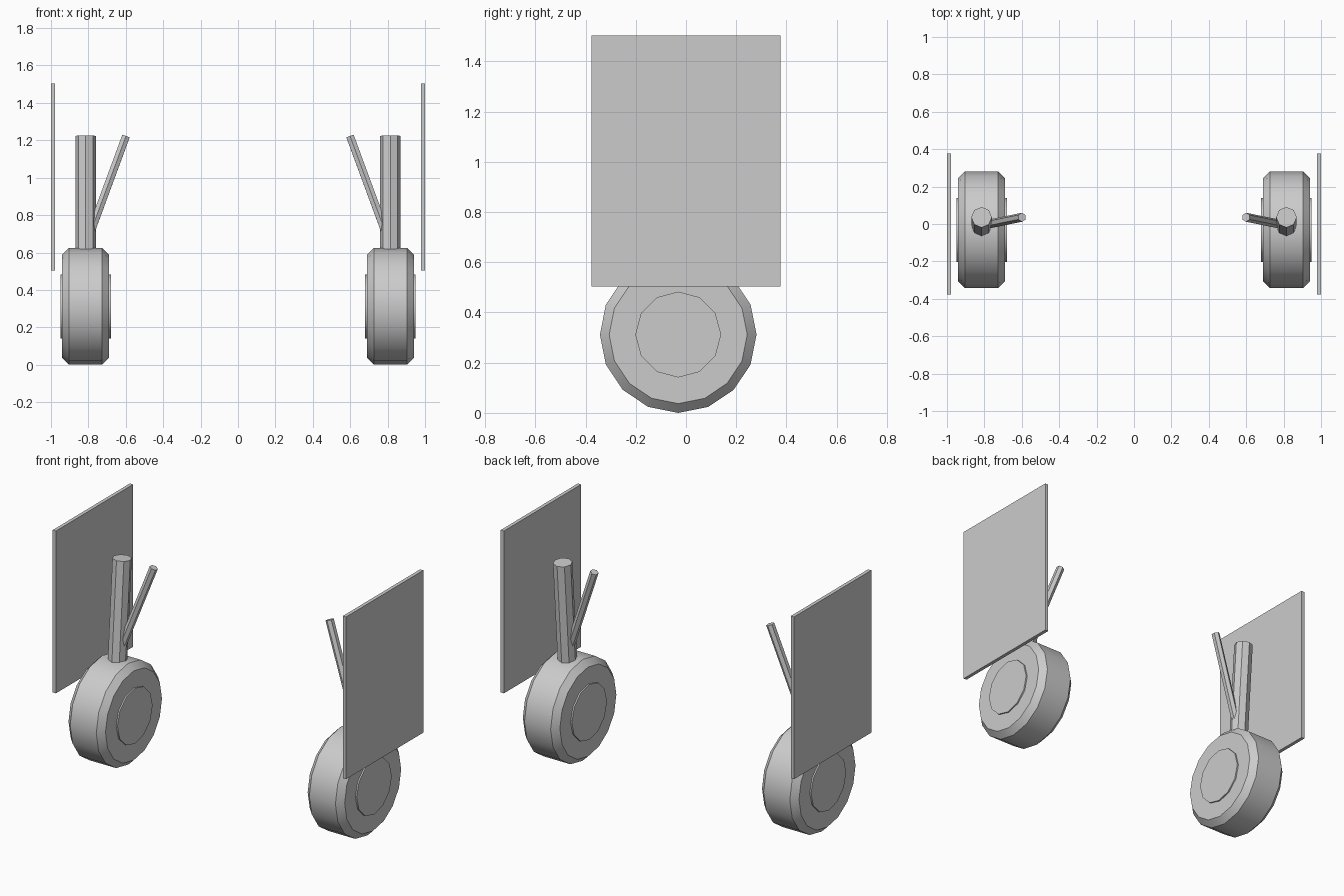
import bpy, bmesh, math
from mathutils import Vector, Matrix

if "Cube" in bpy.data.objects:
    bpy.data.objects.remove(bpy.data.objects["Cube"])

grey = bpy.data.materials.new("plain grey")
grey.diffuse_color = (0.6, 0.6, 0.6, 1)
grey.use_nodes = True
grey.node_tree.nodes["Principled BSDF"].inputs["Base Color"].default_value = grey.diffuse_color


def finish(name, bm, smooth=False):
    bmesh.ops.recalc_face_normals(bm, faces=bm.faces)
    me = bpy.data.meshes.new(name)
    bm.to_mesh(me)
    bm.free()
    me.materials.append(grey)
    if smooth:
        me.polygons.foreach_set("use_smooth", [True] * len(me.polygons))
        me.set_sharp_from_angle(angle=math.radians(32))
    ob = bpy.data.objects.new(name, me)
    bpy.context.collection.objects.link(ob)
    return ob


def lathe_x(name, profile, sides, centre):
    """Closed solid turned around the x axis from (x, radius) points."""
    bm = bmesh.new()
    rings = []
    for x, r in profile:
        rings.append([bm.verts.new(centre + Vector((x, r * math.sin(a), r * math.cos(a))))
                      for a in (2 * math.pi * i / sides for i in range(sides))])
    for a, b in zip(rings, rings[1:]):
        for i in range(sides):
            j = (i + 1) % sides
            bm.faces.new((a[i], a[j], b[j], b[i]))
    bm.faces.new(rings[0])
    bm.faces.new(rings[-1])
    return finish(name, bm, True)


def rod(name, start, end, radius, sides):
    """Straight flat-sided rod between two points."""
    start, end = Vector(start), Vector(end)
    d = end - start
    turn = Vector((0, 0, 1)).rotation_difference(d).to_matrix().to_4x4()
    bm = bmesh.new()
    bmesh.ops.create_cone(bm, cap_ends=True, segments=sides, radius1=radius, radius2=radius,
                          depth=d.length, matrix=Matrix.Translation((start + end) / 2) @ turn)
    return finish(name, bm)


def box(name, lo, hi):
    lo, hi = Vector(lo), Vector(hi)
    bm = bmesh.new()
    bmesh.ops.create_cube(bm, size=1, matrix=Matrix.Translation((lo + hi) / 2)
                          @ Matrix.Diagonal((*(hi - lo), 1)))
    return finish(name, bm)


for side, s in (("left", -1), ("right", 1)):
    axle = Vector((s * 0.815, -0.031, 0.312))
    # tyre with chamfered shoulders, and hub discs standing slightly proud
    lathe_x(side + "_tyre", [(-0.126, 0.275), (-0.089, 0.312), (0.089, 0.312), (0.126, 0.275)],
            16, axle)
    lathe_x(side + "_hub", [(-0.135, 0.171), (0.135, 0.171)], 12, axle)
    # main leg leans back slightly, with a side brace leaning inwards
    rod(side + "_leg", axle, (s * 0.815, 0.036, 1.223), 0.055, 8)
    rod(side + "_brace", (s * 0.815, -0.008, 0.635), (s * 0.599, 0.036, 1.222), 0.024, 6)
    # outer door panel
    xs = sorted((s * 1.0, s * 0.978))
    box(side + "_door", (xs[0], -0.376, 0.503), (xs[1], 0.376, 1.503))
